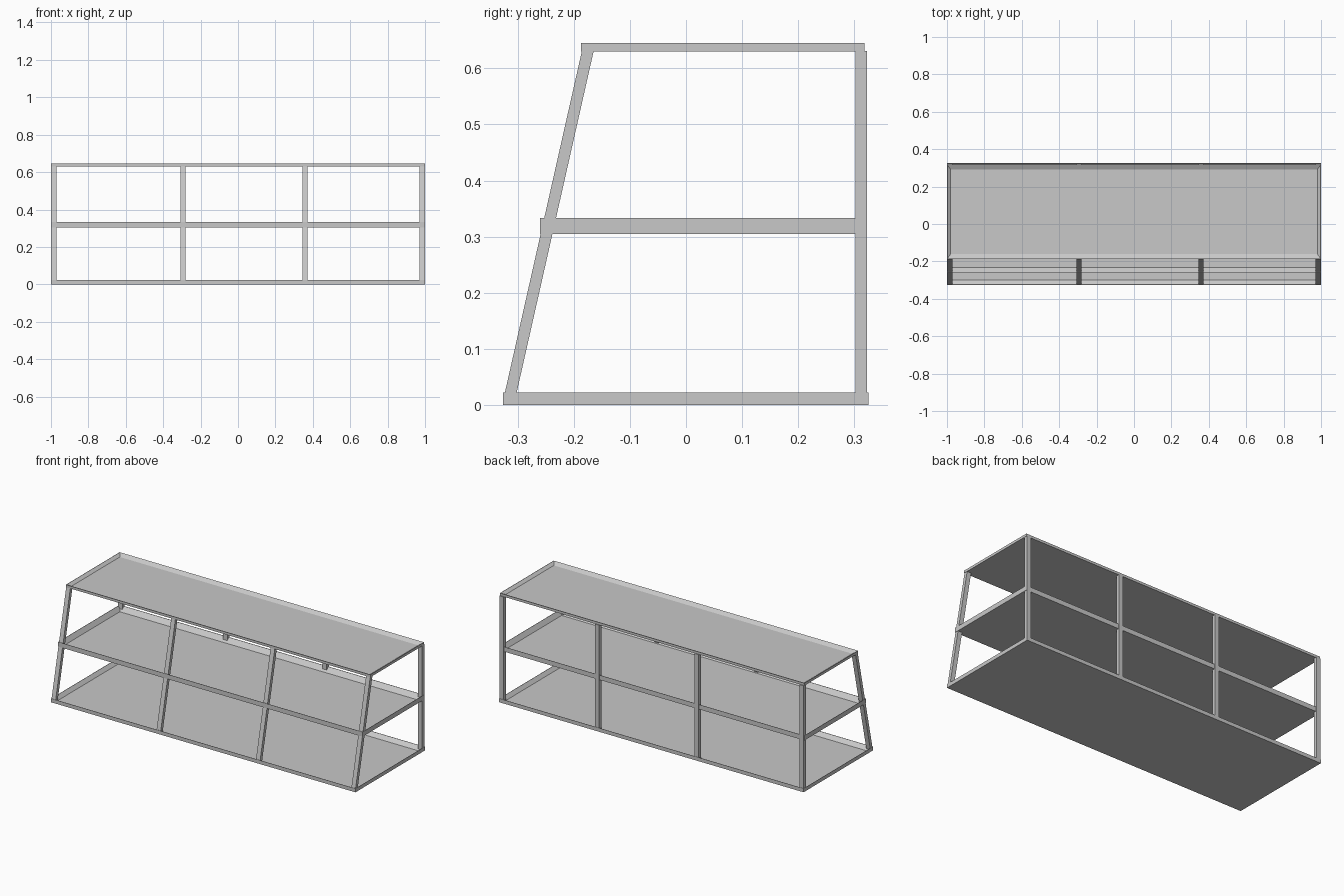
import bpy
import bmesh

cube = bpy.data.objects.get("Cube")
if cube:
    bpy.data.objects.remove(cube, do_unlink=True)

grey = bpy.data.materials.new("light_grey")
grey.use_nodes = True
grey.diffuse_color = (0.58, 0.58, 0.58, 1)
grey.node_tree.nodes["Principled BSDF"].inputs["Base Color"].default_value = grey.diffuse_color


def add_object(name, bm):
    bmesh.ops.recalc_face_normals(bm, faces=bm.faces)
    mesh = bpy.data.meshes.new(name)
    bm.to_mesh(mesh)
    bm.free()
    mesh.materials.append(grey)
    bpy.context.collection.objects.link(bpy.data.objects.new(name, mesh))


def tray(name, y0, y1, z0, z1):
    """Shallow tray: rectangular rings joined from the base, up and over the rim, to the floor."""
    bm = bmesh.new()
    rings = []
    for inset_x, inset_y, z in ((0, 0, z0), (0, 0, z1), (0.002, 0.002, z1), (0.02, 0.027, z0 + 0.002)):
        x, a, b = 1 - inset_x, y0 + inset_y, y1 - inset_y
        rings.append([bm.verts.new(p) for p in ((-x, a, z), (x, a, z), (x, b, z), (-x, b, z))])
    for low, high in zip(rings, rings[1:]):
        for i in range(4):
            j = (i + 1) % 4
            bm.faces.new((low[i], low[j], high[j], high[i]))
    bm.faces.new(rings[0])
    bm.faces.new(rings[-1])
    add_object(name, bm)


def post(name, x, profile):
    """Post with a side profile of (y, z) points, extruded along x."""
    bm = bmesh.new()
    face = bm.faces.new([bm.verts.new((x - 0.0135, y, z)) for y, z in profile])
    out = bmesh.ops.extrude_face_region(bm, geom=[face])
    verts = [v for v in out["geom"] if isinstance(v, bmesh.types.BMVert)]
    bmesh.ops.translate(bm, verts=verts, vec=(0.027, 0, 0))
    add_object(name, bm)


# Three stacked trays, shallower towards the top
tray("bottom_shelf", -0.326, 0.325, 0, 0.022)
tray("middle_shelf", -0.26, 0.318, 0.305, 0.333)
tray("top_shelf", -0.187, 0.318, 0.63, 0.645)

# Leaning front posts and upright back posts
front_profile = ((-0.3255, 0.01), (-0.3045, 0.01), (-0.1645, 0.631), (-0.1855, 0.631))
back_profile = ((0.302, 0.01), (0.323, 0.01), (0.323, 0.631), (0.302, 0.631))
for i, x in enumerate((-0.985, -0.295, 0.358, 0.985), 1):
    post(f"front_post_{i}", x, front_profile)
    post(f"back_post_{i}", x, back_profile)
